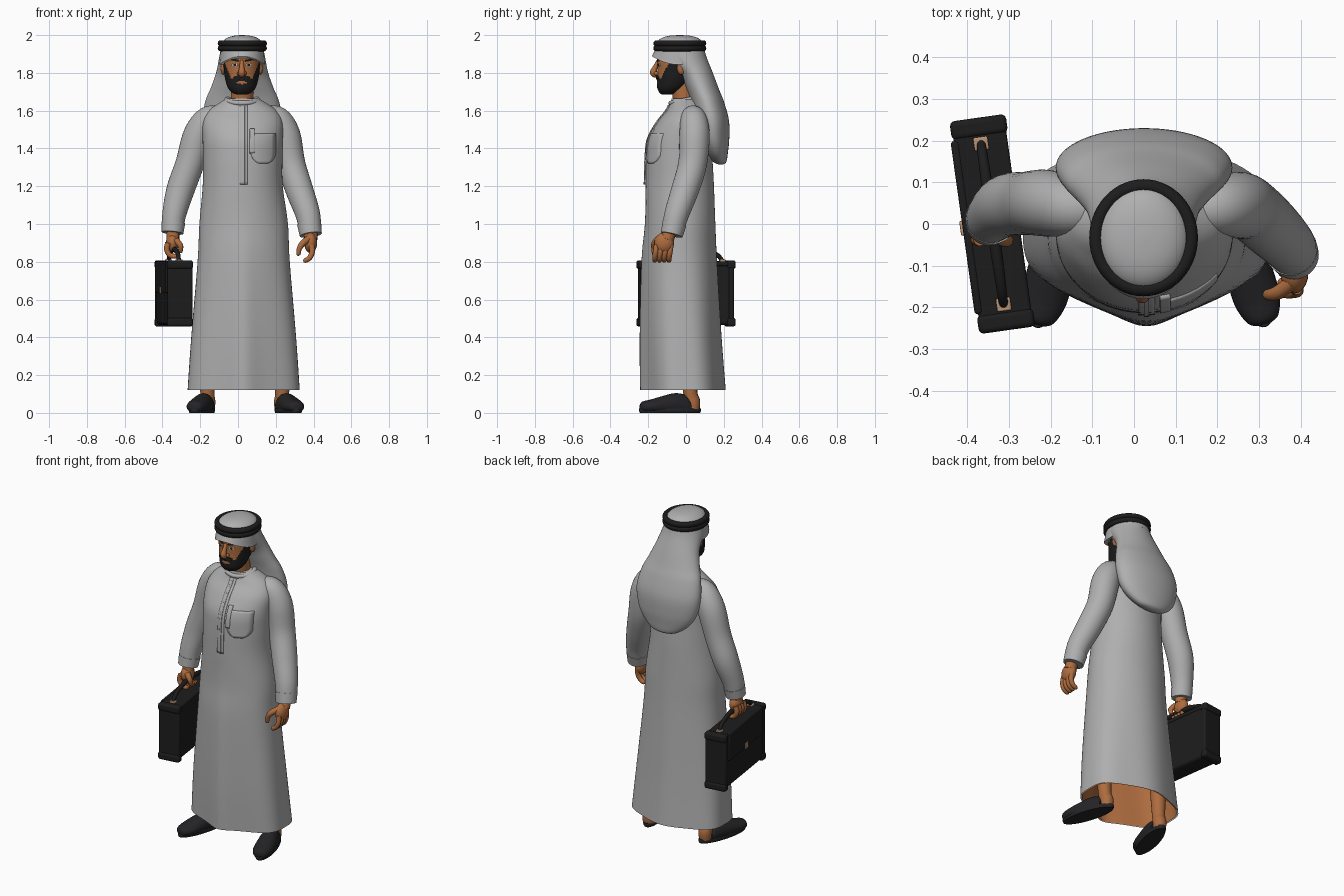
import bpy, bmesh
from math import sin, cos, pi, sqrt, exp, radians
from mathutils import Matrix, Vector
from mathutils.bvhtree import BVHTree

if "Cube" in bpy.data.objects:
    bpy.data.objects.remove(bpy.data.objects["Cube"])


def material(name, r, g, b):
    m = bpy.data.materials.new(name)
    m.use_nodes = True
    m.diffuse_color = (r, g, b, 1)
    m.node_tree.nodes["Principled BSDF"].inputs["Base Color"].default_value = (r, g, b, 1)
    return m


CLOTH = material("grey white cloth", .43, .43, .43)
SKIN = material("skin", .42, .15, .05)
BLACK = material("black", .012, .012, .012)
SHOE = material("shoe leather", .018, .018, .02)
TAN = material("tan metal", .5, .3, .18)
WHITE = material("eye white", .6, .56, .52)
MADE = []


def finish(name, bm, mat, matrix=None):
    bmesh.ops.recalc_face_normals(bm, faces=bm.faces)
    if matrix:
        bm.transform(matrix)
    me = bpy.data.meshes.new(name)
    bm.to_mesh(me)
    bm.free()
    me.materials.append(mat)
    ob = bpy.data.objects.new(name, me)
    bpy.context.collection.objects.link(ob)
    MADE.append(ob)
    return ob


def smooth_rows(rows, sub):
    """Catmull-Rom interpolation of every column."""
    out = []
    for i in range(len(rows) - 1):
        a, b, c, d = rows[max(i - 1, 0)], rows[i], rows[i + 1], rows[min(i + 2, len(rows) - 1)]
        for k in range(sub):
            t = k / sub
            out.append([q + t * (r - p + t * (2 * p - 5 * q + 4 * r - s + t * (3 * q - p - 3 * r + s))) / 2
                        for p, q, r, s in zip(a, b, c, d)])
    return out + [list(rows[-1])]


def skin_rings(bm, rings, loop=False, caps=(True, True)):
    vs = [[bm.verts.new(p) for p in ring] for ring in rings]
    n = len(vs[0])
    for a, b in zip(vs, vs[1:] + (vs[:1] if loop else [])):
        for i in range(n):
            bm.faces.new((a[i], a[(i + 1) % n], b[(i + 1) % n], b[i]))
    if not loop:
        for ring, cap in ((vs[0], caps[0]), (vs[-1], caps[1])):
            if cap:
                bm.faces.new(ring)


def loft(name, rows, mat, seg=48, sub=5, axis="z", warp=None, caps=(True, True), matrix=None):
    """Rows: station, centre a, centre b, radius a, radius b."""
    rings = []
    for s, a, b, ra, rb in smooth_rows(rows, sub):
        ring = []
        for i in range(seg):
            t = 2 * pi * i / seg
            u, v = a + ra * cos(t), b + rb * sin(t)
            p = Vector((u, v, s) if axis == "z" else (u, s, max(v, .004)))
            ring.append(warp(p, t) if warp else p)
        rings.append(ring)
    bm = bmesh.new()
    skin_rings(bm, rings, caps=caps)
    return finish(name, bm, mat, matrix)


def tube(name, pts, mat, seg=16, sub=5, loop=False, matrix=None):
    """Points: x, y, z, radius."""
    rows = pts if loop else smooth_rows(pts, sub)
    rings, u = [], None
    for i, (x, y, z, r) in enumerate(rows):
        nxt = rows[(i + 1) % len(rows)] if loop else rows[min(i + 1, len(rows) - 1)]
        prv = rows[i - 1] if loop else rows[max(i - 1, 0)]
        t = (Vector(nxt[:3]) - Vector(prv[:3])).normalized()
        u = Vector((0, 0, 1)) if loop else (t.orthogonal() if u is None else u)
        u = (u - t * u.dot(t)).normalized()
        w = t.cross(u)
        rings.append([Vector((x, y, z)) + r * (u * cos(2 * pi * k / seg) + w * sin(2 * pi * k / seg))
                      for k in range(seg)])
    bm = bmesh.new()
    skin_rings(bm, rings, loop)
    return finish(name, bm, mat, matrix)


def ring(name, cx, cy, cz, rx, ry, r, mat, tilt=0):
    pts = [2 * pi * i / 56 for i in range(56)]
    return tube(name, [(cx + rx * cos(t), cy + ry * sin(t), cz + tilt * sin(t), r) for t in pts],
                mat, 12, loop=True)


def ball(name, loc, size, mat):
    bm = bmesh.new()
    bmesh.ops.create_uvsphere(bm, u_segments=20, v_segments=12, radius=1)
    return finish(name, bm, mat, Matrix.Translation(loc) @ Matrix.Diagonal((*size, 1)))


def box(name, size, loc, mat, bevel, matrix):
    bm = bmesh.new()
    bmesh.ops.create_cube(bm, size=1)
    ob = finish(name, bm, mat, matrix @ Matrix.Translation(loc) @ Matrix.Diagonal((*size, 1)))
    mod = ob.modifiers.new("bevel", "BEVEL")
    mod.width, mod.segments = bevel, 3
    return ob


def patch(name, target, cx, cz, w, h, lift, mat, shape=lambda v: 1, nx=6, nz=12, slope=0):
    """Thin plate laid on the front of a target."""
    me = target.data
    tree = BVHTree.FromPolygons([v.co for v in me.vertices], [p.vertices for p in me.polygons])
    bm = bmesh.new()
    rows = []
    for j in range(nz + 1):
        v = 2 * j / nz - 1
        row = []
        for i in range(nx + 1):
            u = (2 * i / nx - 1) * shape(v)
            x, z = cx + u * w / 2, cz + v * h / 2 + slope * u
            hit = tree.ray_cast(Vector((x, -1, z)), Vector((0, 1, 0)))[0]
            row.append(bm.verts.new((x, (hit.y if hit else 0) - lift, z)))
        rows.append(row)
    for a, b in zip(rows, rows[1:]):
        for i in range(nx):
            bm.faces.new((a[i], a[i + 1], b[i + 1], b[i]))
    ob = finish(name, bm, mat)
    if ob.data.polygons[0].normal.y > 0:
        ob.data.flip_normals()
    mod = ob.modifiers.new("thickness", "SOLIDIFY")
    mod.thickness = lift * 2
    return ob


oval = lambda v: sqrt(max(0, 1 - v * v)) + .03

# Robe with folds that deepen toward the hem
def folds(p, t):
    k = max(0, 1 - p.z / 1.1)
    f = 1 - .03 * k * cos(6 * t)
    front = exp(-((t - 1.5 * pi) / .22) ** 2)
    return Vector((.03 + (p.x - .03) * f, p.y * f - .025 * k * front, p.z))

ROBE = [(.12, .03, -.005, .305, .21), (.4, .03, -.02, .283, .205), (.8, .03, -.032, .246, .195),
        (1, .03, -.03, .235, .185), (1.2, .025, -.033, .212, .181), (1.35, .025, -.035, .21, .175),
        (1.45, .025, -.03, .212, .168), (1.54, .025, -.012, .21, .138), (1.6, .025, .008, .18, .11),
        (1.64, .025, .008, .125, .09), (1.665, .024, 0, .085, .075)]
robe = loft("robe", ROBE, CLOTH, 96, 6, warp=folds, caps=(False, True))
inner = [(s, a, b, ra * .97, rb * .97) for s, a, b, ra, rb in ROBE[:3]]
lining = loft("robe_lining", inner, SKIN, 96, 6, warp=folds, caps=(False, True))
lining.data.flip_normals()
ring("collar", .023, -.005, 1.655, .083, .075, .013, CLOTH, .015)
patch("placket", robe, .03, 1.42, .04, .42, .006, CLOTH, nz=30)
patch("placket_edge", robe, .03, 1.42, .012, .42, .01, CLOTH, nz=30)
patch("chest_pocket", robe, .135, 1.4, .13, .16, .005, CLOTH,
      lambda v: 1 if v > -.3 else sqrt(max(.1, 1 - ((v + .3) / .75) ** 2)))
patch("pocket_tab", robe, .075, 1.44, .025, .13, .009, CLOTH)

# Sleeves and cuffs
ARMS = {"right": [(-.09, .03, 1.57, .05), (-.155, .04, 1.555, .07), (-.21, .05, 1.47, .08),
                  (-.255, .05, 1.32, .076), (-.305, .045, 1.18, .074), (-.338, .02, 1.05, .063),
                  (-.347, .005, .955, .055)],
        "left": [(.14, .03, 1.57, .05), (.205, .04, 1.555, .07), (.25, .045, 1.47, .08),
                 (.28, .035, 1.32, .076), (.325, -.005, 1.18, .073), (.37, -.05, 1.05, .065),
                 (.385, -.075, .945, .056)]}
for side, path in ARMS.items():
    tube(side + "_sleeve", path, CLOTH, 32, 6)
    a, b = Vector(path[-2]), Vector(path[-1])
    tube(side + "_cuff", [tuple(a.lerp(b, f) + Vector((0, 0, 0, .003))) for f in (.45, 1.02)], CLOTH, 32)

# Left hand, relaxed
tube("left_wrist", [(.385, -.08, .97, .034), (.386, -.1, .92, .036)], SKIN)
ball("left_palm", (.385, -.115, .9), (.034, .052, .055), SKIN)
for i in range(4):
    y = -.155 + i * .025
    tube("left_finger", [(.39, y, .89, .015), (.392, y - .006, .85, .015), (.378, y - .01, .82, .014),
                         (.355, y - .01, .806, .012), (.346, y - .01, .803, .005)], SKIN, 10)
tube("left_thumb", [(.38, -.14, .925, .018), (.345, -.165, .9, .017), (.325, -.17, .87, .014),
                    (.32, -.168, .84, .011), (.32, -.167, .832, .004)], SKIN, 10)

# Right hand, gripping the case
tube("right_wrist", [(-.345, .005, .97, .034), (-.345, 0, .92, .034)], SKIN)
ball("right_palm", (-.347, 0, .9), (.034, .05, .05), SKIN)
for i in range(4):
    y = -.037 + i * .025
    tube("right_finger", [(-.37, y, .9, .016), (-.377, y, .865, .015), (-.36, y, .835, .014),
                          (-.33, y, .83, .013), (-.315, y, .845, .008)], SKIN, 10)
tube("right_thumb", [(-.33, -.03, .915, .018), (-.305, -.04, .885, .015), (-.305, -.03, .85, .011)], SKIN, 10)

# Briefcase
CASE = Matrix.Translation((-.34, 0, 0)) @ Matrix.Rotation(radians(8), 4, "Z")
box("case_body", (.12, .49, .33), (0, 0, .63), BLACK, .018, CASE)
for s in (-1, 1):
    box("case_end_rim", (.132, .03, .345), (0, s * .235, .633), BLACK, .01, CASE)
    box("handle_mount", (.035, .032, .02), (0, s * .195, .803), TAN, .004, CASE)
    for z in (.48, .785):
        box("case_corner", (.136, .045, .045), (0, s * .235, z), BLACK, .012, CASE)
box("case_top_rim", (.128, .47, .025), (0, 0, .79), BLACK, .008, CASE)
box("case_flap", (.02, .42, .17), (-.062, 0, .72), BLACK, .008, CASE)
box("case_lock", (.012, .035, .035), (-.072, 0, .65), TAN, .003, CASE)
tube("case_handle", [(0, -.195, .805, .011), (0, -.16, .84, .012), (0, -.07, .862, .014),
                     (0, .07, .862, .014), (0, .16, .84, .012), (0, .195, .805, .011)], BLACK, matrix=CASE)

# Head with beard coloured by region
tube("neck", [(.022, .0, 1.6, .06), (.022, -.025, 1.76, .058)], SKIN, 32)
head = loft("head", [(1.685, .02, -.1, .025, .025), (1.695, .02, -.092, .05, .048),
                     (1.72, .02, -.078, .073, .074), (1.76, .02, -.062, .086, .091),
                     (1.8, .02, -.05, .093, .101), (1.86, .02, -.045, .097, .107),
                     (1.91, .02, -.042, .096, .11), (1.96, .02, -.04, .07, .08)], SKIN, 96, 10)
head.data.materials.append(BLACK)
for f in head.data.polygons:
    c = f.center
    t = abs(c.x - .02)
    limit = 1.778 - t * .15 if t < .055 else 1.768 + (t - .055) * 2.4
    mouth = (t / .026) ** 2 + ((c.z - 1.748) / .007) ** 2 < 1 and c.y < -.1
    f.material_index = int(c.z < limit and c.y < 0 and not mouth)
tube("nose", [(.02, -.146, 1.865, .009), (.02, -.163, 1.83, .013), (.02, -.172, 1.805, .018),
              (.02, -.165, 1.79, .016), (.02, -.153, 1.783, .008)], SKIN)
patch("moustache", head, .02, 1.776, .085, .022, .007, BLACK, oval, 12)
for s in (-1, 1):
    ball("nostril_wing", (.02 + s * .015, -.156, 1.797), (.011, .014, .011), SKIN)
    ball("ear", (.02 + s * .098, -.025, 1.825), (.014, .022, .034), SKIN)
    patch("eye", head, .02 + s * .038, 1.842, .032, .016, .003, WHITE, oval)
    patch("iris", head, .02 + s * .037, 1.842, .013, .014, .0045, BLACK, oval)
    patch("eyebrow", head, .02 + s * .04, 1.868, .046, .012, .005, BLACK, oval, slope=s * .004)

# Headscarf: cap, hanging drape and double cord
def brim(p, t):
    return p - Vector((0, 0, .045 * cos(t) ** 2 * max(0, min(1, (1.925 - p.z) / .03))))

loft("scarf_cap", [(1.888, .022, -.036, .121, .144), (1.905, .022, -.035, .118, .137),
                   (1.935, .022, -.033, .113, .125), (1.965, .022, -.033, .104, .119),
                   (1.985, .022, -.033, .08, .095), (1.996, .022, -.033, .046, .058),
                   (2, .022, -.033, .006, .008)], CLOTH, 64, 4, warp=brim)
loft("scarf_drape", [(1.315, .025, .185, .03, .012), (1.33, .025, .178, .09, .036),
                     (1.38, .024, .16, .155, .062), (1.45, .024, .146, .196, .083),
                     (1.55, .024, .135, .212, .092), (1.65, .022, .112, .195, .088),
                     (1.72, .022, .085, .166, .087), (1.8, .022, .05, .138, .092),
                     (1.88, .022, -.005, .122, .115), (1.93, .022, -.03, .112, .126)], CLOTH, 64, 6)
for z in (1.93, 1.956):
    ring("head_cord", .023, -.033, z, .114, .124, .0165, BLACK)

# Slippers, ankles and soles
for side, x, turn in (("right", -.19, -15), ("left", .265, 17)):
    M = Matrix.Translation((x, -.08, 0)) @ Matrix.Rotation(radians(turn), 4, "Z")
    loft(side + "_slipper", [(-.168, 0, .03, .016, .014), (-.155, 0, .032, .038, .028),
                             (-.11, 0, .034, .055, .037), (-.05, 0, .038, .057, .05),
                             (.02, 0, .042, .053, .062), (.075, 0, .038, .047, .058),
                             (.1, 0, .03, .044, .035)], SHOE, 32, 5, "y", matrix=M)
    loft(side + "_sole", [(0, 0, -.005, .052, .165), (.012, 0, -.005, .056, .17),
                          (.024, 0, -.005, .054, .168)], SHOE, 40, 2, matrix=M)
    tube(side + "_ankle", [(0, .12, .02, .036), (0, .12, .06, .039), (0, .105, .13, .038),
                           (0, .1, .4, .055)], SKIN, 24, matrix=M)

bpy.ops.object.select_all(action="DESELECT")
for ob in MADE:
    ob.select_set(True)
bpy.context.view_layer.objects.active = robe
bpy.ops.object.shade_smooth_by_angle(angle=radians(45))
